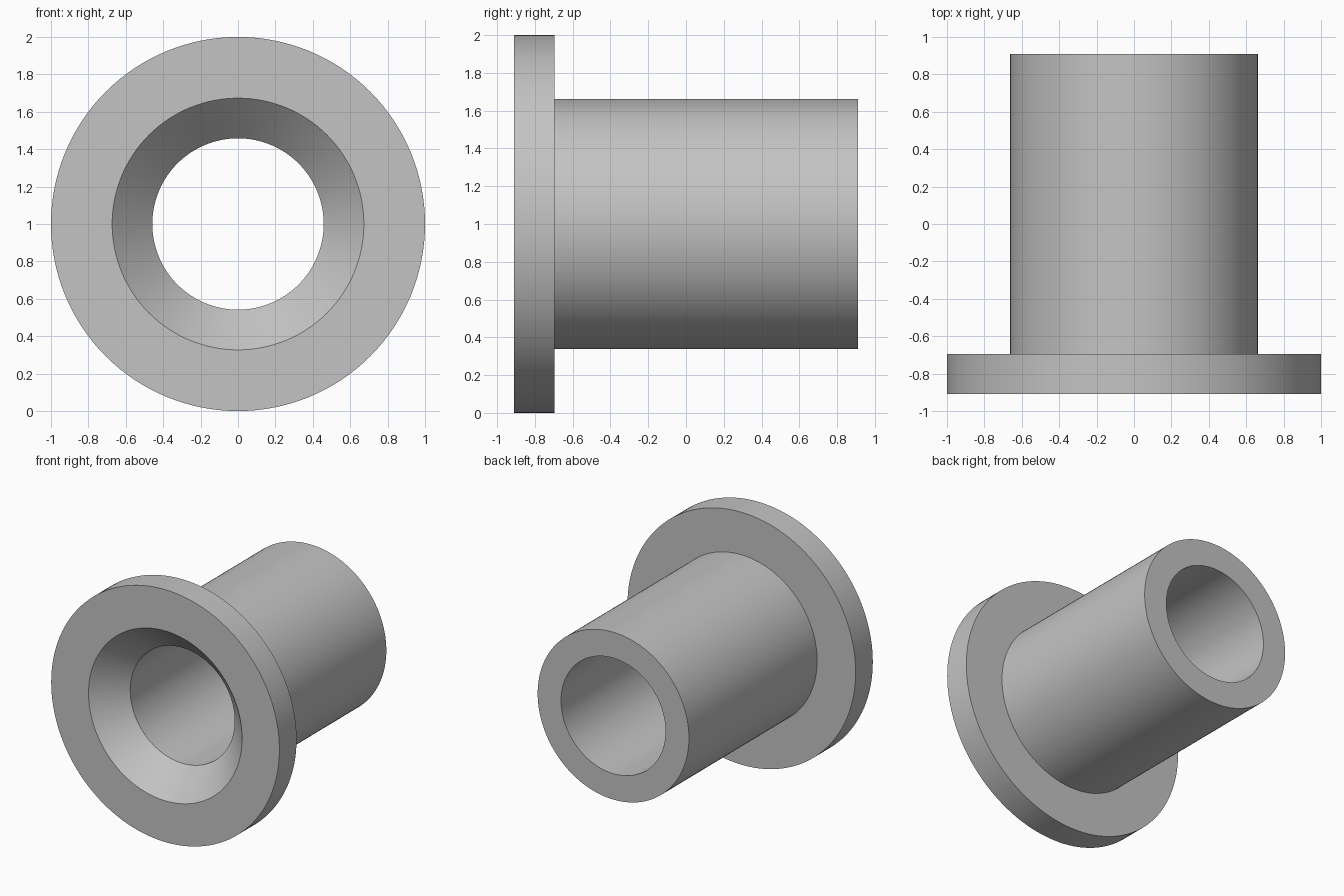
import bpy
import bmesh
from math import radians, tau
from mathutils import Vector

cube = bpy.data.objects.get("Cube")
if cube:
    bpy.data.objects.remove(cube, do_unlink=True)

# Main sizes
SEGMENTS = 128
HALF_LENGTH = 0.91
FLANGE_RADIUS, FLANGE_THICKNESS = 1.0, 0.215
SLEEVE_RADIUS, BORE_RADIUS = 0.663, 0.458
CHAMFER = 0.215
FRONT, BACK = -HALF_LENGTH, HALF_LENGTH

# Plain grey material
grey = bpy.data.materials.new("plain grey")
grey.use_nodes = True
colour = (0.55, 0.55, 0.55, 1)
grey.diffuse_color = colour
grey.node_tree.nodes["Principled BSDF"].inputs["Base Color"].default_value = colour

# Closed cross-section as (radius, y): flange, sleeve, bore, countersink
profile = [
    (FLANGE_RADIUS, FRONT),
    (FLANGE_RADIUS, FRONT + FLANGE_THICKNESS),
    (SLEEVE_RADIUS, FRONT + FLANGE_THICKNESS),
    (SLEEVE_RADIUS, BACK),
    (BORE_RADIUS, BACK),
    (BORE_RADIUS, FRONT + CHAMFER),
    (BORE_RADIUS + CHAMFER, FRONT),
]

# Revolve the cross-section around the y axis
bm = bmesh.new()
verts = [bm.verts.new((r, y, 0)) for r, y in profile]
edges = [bm.edges.new((v, verts[(i + 1) % len(verts)])) for i, v in enumerate(verts)]
bmesh.ops.spin(bm, geom=verts + edges, cent=Vector(), axis=(0, 1, 0),
               angle=tau, steps=SEGMENTS, use_merge=True)
bmesh.ops.remove_doubles(bm, verts=bm.verts, dist=0.0001)
bmesh.ops.recalc_face_normals(bm, faces=bm.faces)
mesh = bpy.data.meshes.new("flanged_bushing")
bm.to_mesh(mesh)
bm.free()
mesh.materials.append(grey)

bushing = bpy.data.objects.new("flanged_bushing", mesh)
bushing.location.z = FLANGE_RADIUS
bpy.context.collection.objects.link(bushing)

# Smooth round walls with crisp rims
bpy.ops.object.select_all(action="DESELECT")
bushing.select_set(True)
bpy.context.view_layer.objects.active = bushing
bpy.ops.object.shade_smooth_by_angle(angle=radians(30))
